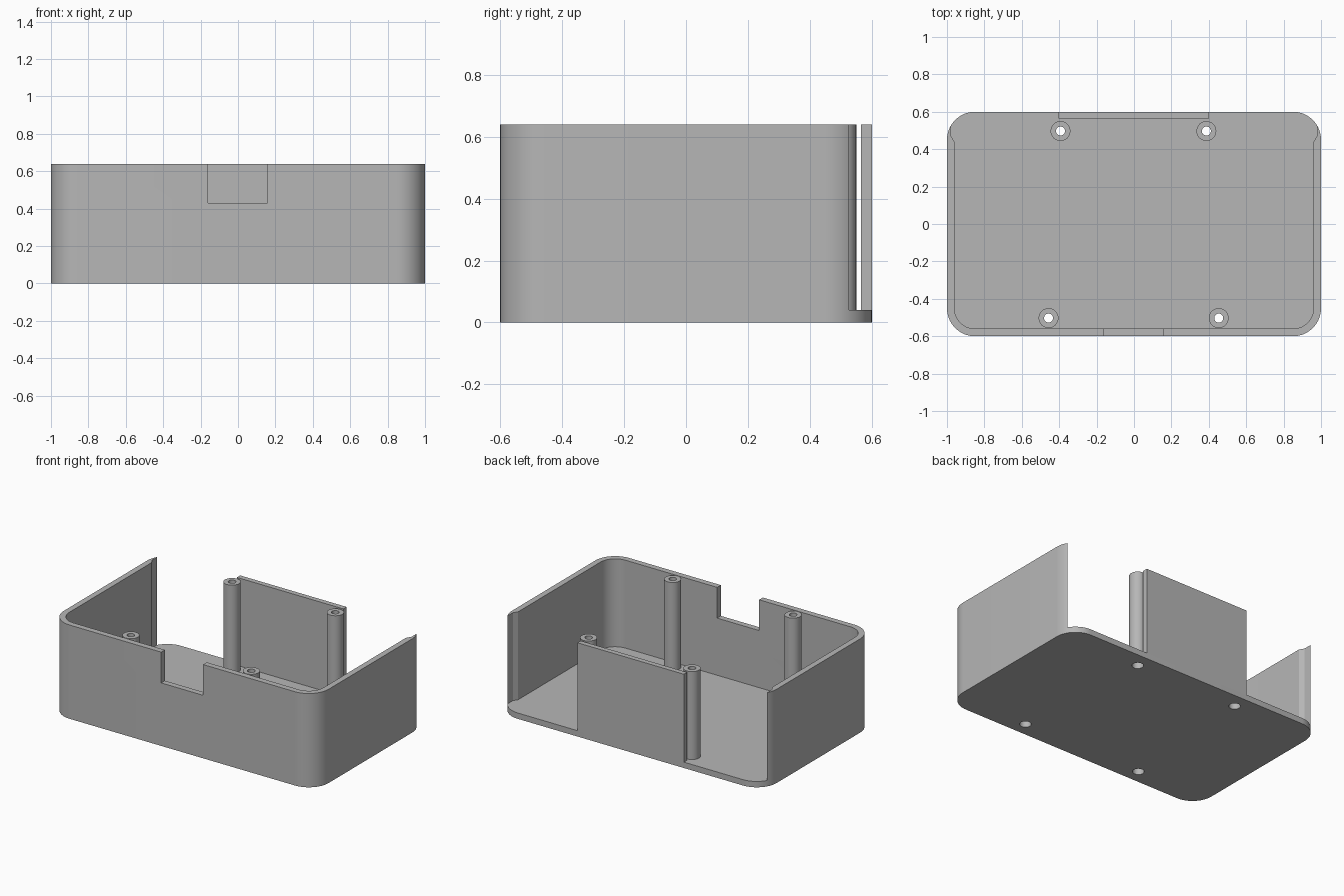
import bpy
import bmesh
from math import cos, sin, pi

old = bpy.data.objects.get("Cube")
if old:
    bpy.data.objects.remove(old, do_unlink=True)

HEIGHT, FLOOR = 0.64, 0.04
POST_R, BORE_R, RECESS_R = 0.053, 0.024, 0.036
POSTS = {"back_post_a": (-0.393, 0.497), "back_post_b": (0.387, 0.497),
         "front_post_a": (-0.457, -0.503), "front_post_b": (0.453, -0.503)}

grey = bpy.data.materials.new("plain grey")
grey.use_nodes = True
colour = (0.47, 0.47, 0.47, 1)
grey.diffuse_color = colour
grey.node_tree.nodes["Principled BSDF"].inputs["Base Color"].default_value = colour


def arc(cx, cy, r, start, sweep=pi / 2, n=16):
    return [(cx + r * cos(start + sweep * i / n), cy + r * sin(start + sweep * i / n))
            for i in range(n + 1)]


def circle(x, y, r):
    return arc(x, y, r, 0, 2 * pi, 32)[:-1]


def rect(x0, x1, y0, y1):
    return [(x0, y0), (x1, y0), (x1, y1), (x0, y1)]


def prism(name, outline, z0, z1):
    """Extrude a flat outline from z0 up to z1."""
    bm = bmesh.new()
    face = bm.faces.new([bm.verts.new((x, y, z0)) for x, y in outline])
    top = bmesh.ops.extrude_face_region(bm, geom=[face])["geom"]
    for v in top:
        if isinstance(v, bmesh.types.BMVert):
            v.co.z = z1
    bmesh.ops.recalc_face_normals(bm, faces=bm.faces)
    mesh = bpy.data.meshes.new(name)
    bm.to_mesh(mesh)
    bm.free()
    mesh.materials.append(grey)
    ob = bpy.data.objects.new(name, mesh)
    bpy.context.collection.objects.link(ob)
    return ob


def carve(ob, cutters):
    """Subtract the cutters, bake the result and remove them."""
    for c in cutters:
        c.hide_render = True
        mod = ob.modifiers.new(c.name, "BOOLEAN")
        mod.operation, mod.solver, mod.object = "DIFFERENCE", "EXACT", c
    deps = bpy.context.evaluated_depsgraph_get()
    mesh = bpy.data.meshes.new_from_object(ob.evaluated_get(deps))
    ob.modifiers.clear()
    ob.data = mesh
    for c in cutters:
        bpy.data.objects.remove(c, do_unlink=True)


def smooth(ob):
    bpy.ops.object.select_all(action="DESELECT")
    ob.select_set(True)
    bpy.context.view_layer.objects.active = ob
    bpy.ops.object.shade_smooth_by_angle(angle=0.5)


# Tray: rounded block, hollowed and open at the back
outer = [p for cx, cy, a in ((0.85, 0.45, 0), (-0.85, 0.45, pi / 2),
                             (-0.85, -0.45, pi), (0.85, -0.45, 1.5 * pi))
         for p in arc(cx, cy, 0.15, a)]
tray = prism("tray", outer, 0, HEIGHT)

# Cavity flares near the back so the side walls thin to an edge
half = arc(0.85, -0.45, 0.11, 1.5 * pi) + [(0.96, 0.44), (0.979, 0.47), (0.979, 0.8)]
cavity = half + [(-x, y) for x, y in reversed(half)]
cutters = [prism("cavity_cutter", cavity, FLOOR, 1),
           prism("notch_cutter", rect(-0.16, 0.157, -0.7, -0.5), 0.43, 1)]
cutters += [prism("hole_cutter", circle(x, y, RECESS_R), -0.1, 0.1)
            for x, y in POSTS.values()]
carve(tray, cutters)
smooth(tray)

# Back panel standing free between the side openings
prism("back_panel", rect(-0.404, 0.4, 0.565, 0.6), FLOOR, HEIGHT)

# Hollow screw posts with a wider recess underneath
for name, (x, y) in POSTS.items():
    post = prism(name, circle(x, y, POST_R), FLOOR, HEIGHT)
    carve(post, [prism("bore_cutter", circle(x, y, BORE_R), -0.1, 1),
                 prism("recess_cutter", circle(x, y, RECESS_R), -0.1, 0.08)])
    smooth(post)
